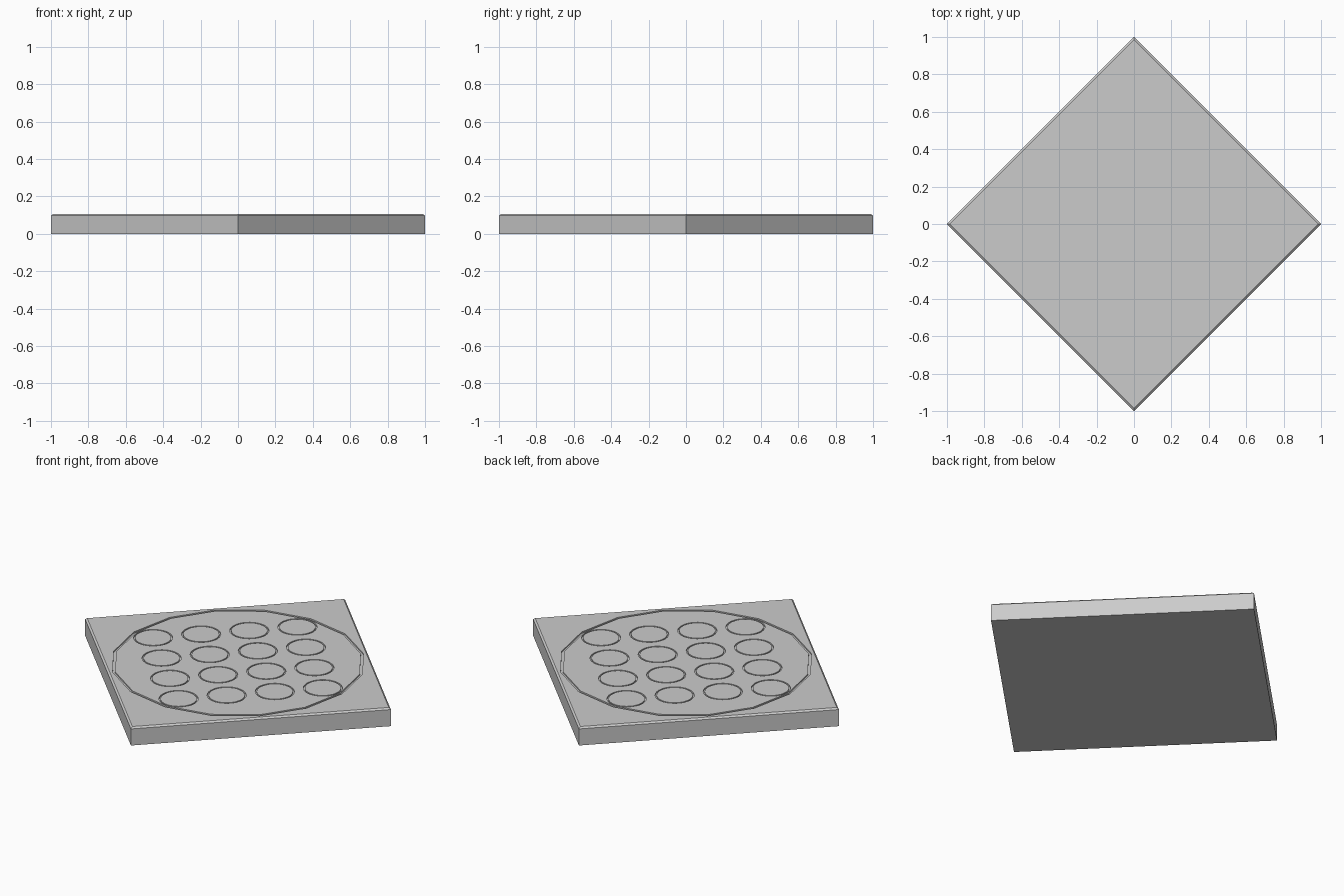
import bpy, bmesh
from math import cos, sin, pi

if "Cube" in bpy.data.objects:
    bpy.data.objects.remove(bpy.data.objects["Cube"])

TOP, DEPTH = 0.107, 0.008


def make_object(name, bm):
    bmesh.ops.recalc_face_normals(bm, faces=bm.faces)
    mesh = bpy.data.meshes.new(name)
    bm.to_mesh(mesh)
    bm.free()
    obj = bpy.data.objects.new(name, mesh)
    bpy.context.collection.objects.link(obj)
    return obj


def loop(bm, n, r, z, cx=0, cy=0):
    return [bm.verts.new((cx + r * cos(2 * pi * i / n), cy + r * sin(2 * pi * i / n), z))
            for i in range(n)]


def bridge(bm, a, b):
    n = len(a)
    for i in range(n):
        j = (i + 1) % n
        bm.faces.new((a[i], a[j], b[j], b[i]))


def ring(bm, n, outer, inner, cx=0, cy=0):
    """Closed square-section ring used to cut one groove."""
    loops = [loop(bm, n, r, z, cx, cy) for r, z in
             ((outer, TOP - DEPTH), (outer, TOP + 0.05), (inner, TOP + 0.05), (inner, TOP - DEPTH))]
    for k in range(4):
        bridge(bm, loops[k], loops[(k + 1) % 4])


# Diamond slab with a chamfered top edge
bm = bmesh.new()
levels = [loop(bm, 4, r, z) for r, z in ((1, 0), (1, 0.098), (0.986, TOP))]
bridge(bm, levels[0], levels[1])
bridge(bm, levels[1], levels[2])
bm.faces.new(levels[0])
bm.faces.new(levels[2])
slab = make_object("tile_slab", bm)

# Groove cutter: large sixteen-sided outline and a 4 x 4 diagonal grid of circles
bm = bmesh.new()
ring(bm, 16, 0.682, 0.668)
for i in range(4):
    for j in range(4):
        u, v = (i - 1.5) * 0.185, (j - 1.5) * 0.185
        ring(bm, 32, 0.105, 0.097, u - v, u + v)
cutter = make_object("groove_cutter", bm)
cutter.hide_render = True
cutter.hide_viewport = True

cut = slab.modifiers.new("grooves", 'BOOLEAN')
cut.operation = 'DIFFERENCE'
cut.solver = 'EXACT'
cut.object = cutter
